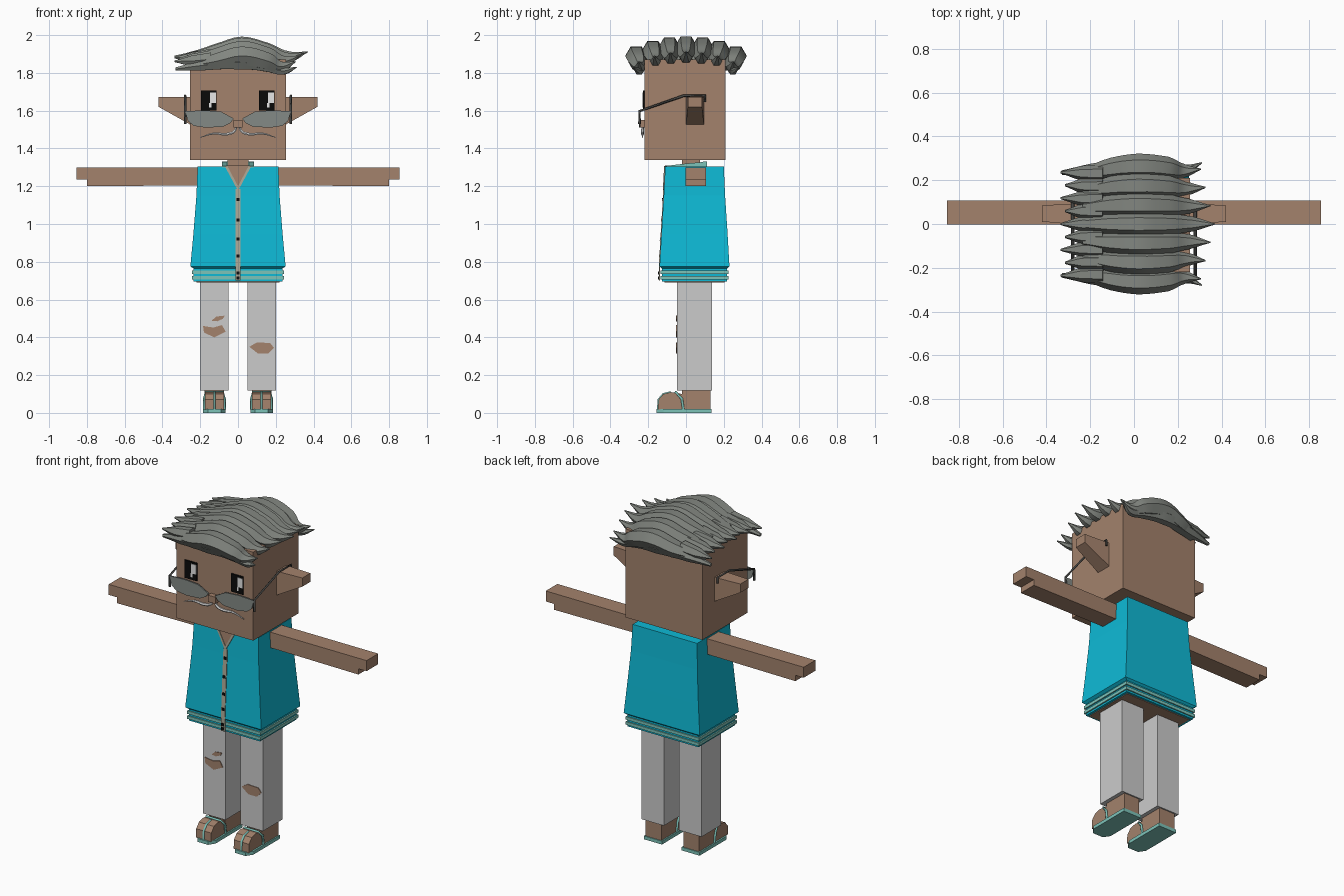
import bpy, bmesh, math
from mathutils import Vector

cube = bpy.data.objects.get("Cube")
if cube:
    bpy.data.objects.remove(cube, do_unlink=True)


def material(name, *rgb):
    lin = [((c / 255 + 0.055) / 1.055) ** 2.4 if c > 10 else c / 3294 for c in rgb] + [1]
    m = bpy.data.materials.new(name)
    m.use_nodes = True
    m.diffuse_color = lin
    m.node_tree.nodes["Principled BSDF"].inputs["Base Color"].default_value = lin
    return m


skin = material("skin", 163, 130, 108)
cyan = material("cyan_cloth", 14, 186, 214)
aqua = material("pale_aqua", 125, 195, 185)
denim = material("light_grey_denim", 203, 203, 203)
grey = material("grey_hair", 130, 134, 128)
black = material("black", 10, 10, 10)
white = material("white", 232, 232, 232)
dark = material("dark_frame", 68, 68, 66)
glass = material("grey_glass", 132, 138, 134)
beige = material("beige_trim", 172, 168, 150)


def loft(name, rings, mat):
    """Skin a closed solid over matching rings of points."""
    bm = bmesh.new()
    loops = [[bm.verts.new(p) for p in ring] for ring in rings]
    n = len(loops[0])
    for a, b in zip(loops, loops[1:]):
        for i in range(n):
            j = (i + 1) % n
            bm.faces.new((a[i], a[j], b[j], b[i]))
    bm.faces.new(loops[0])
    bm.faces.new(loops[-1])
    bmesh.ops.recalc_face_normals(bm, faces=bm.faces)
    me = bpy.data.meshes.new(name)
    bm.to_mesh(me)
    bm.free()
    me.materials.append(mat)
    ob = bpy.data.objects.new(name, me)
    bpy.context.collection.objects.link(ob)
    return ob


def prism(name, pts, axis, a, b, mat):
    """Extrude a flat outline along an axis from a to b."""
    place = {"x": lambda u, v, t: (t, u, v),
             "y": lambda u, v, t: (u, t, v),
             "z": lambda u, v, t: (u, v, t)}[axis]
    return loft(name, [[place(u, v, t) for u, v in pts] for t in (a, b)], mat)


def rect(x0, x1, y0, y1):
    return [(x0, y0), (x1, y0), (x1, y1), (x0, y1)]


def box(name, x0, x1, y0, y1, z0, z1, mat):
    return prism(name, rect(x0, x1, y0, y1), "z", z0, z1, mat)


def flip(pts, s):
    return [(s * u, v) for u, v in pts]


def tube(name, pts, radii, mat, smooth=True, sides=1):
    """Tapered tube along a path."""
    cu = bpy.data.curves.new(name, "CURVE")
    cu.dimensions = "3D"
    cu.twist_mode = "Z_UP"
    cu.bevel_depth = 1
    cu.bevel_resolution = sides
    cu.resolution_u = 4
    cu.use_fill_caps = True
    sp = cu.splines.new("BEZIER" if smooth else "POLY")
    target = sp.bezier_points if smooth else sp.points
    target.add(len(pts) - 1)
    for bp, p, r in zip(target, pts, radii):
        bp.co = p if smooth else (*p, 1)
        bp.radius = r
        if smooth:
            bp.handle_left_type = bp.handle_right_type = "AUTO"
    cu.materials.append(mat)
    ob = bpy.data.objects.new(name, cu)
    bpy.context.collection.objects.link(ob)
    bpy.ops.object.select_all(action="DESELECT")
    ob.select_set(True)
    bpy.context.view_layer.objects.active = ob
    bpy.ops.object.convert(target="MESH")
    if smooth:
        bpy.ops.object.shade_smooth_by_angle(angle=math.radians(35))
    return bpy.context.object


# Head, neck and face
box("head", -0.255, 0.255, -0.22, 0.21, 1.34, 1.87, skin)
box("neck", -0.055, 0.055, -0.02, 0.075, 1.29, 1.345, skin)
box("nose", -0.025, 0.025, -0.25, -0.215, 1.51, 1.55, skin)
for side, x in (("right", -0.195), ("left", 0.112)):
    box(side + "_eye", x, x + 0.08, -0.228, -0.219, 1.6, 1.707, black)
    box(side + "_eye_shine", x + 0.046, x + 0.078, -0.231, -0.226, 1.64, 1.697, white)
    box(side + "_eye_glint", x + 0.042, x + 0.054, -0.231, -0.226, 1.617, 1.64, white)

# Shirt body with a flared hem
sections = [(0.23, -0.125, 0.215, 0.762), (0.252, -0.14, 0.23, 0.775),
            (0.236, -0.13, 0.22, 0.95), (0.22, -0.118, 0.207, 1.15), (0.214, -0.11, 0.2, 1.305)]
loft("shirt", [[(x, y, z) for x, y in rect(-w, w, f, b)] for w, f, b, z in sections], cyan)
box("waistband", -0.235, 0.235, -0.127, 0.218, 0.695, 0.77, cyan)
box("hips", -0.22, 0.22, -0.115, 0.205, 0.691, 0.72, skin)
for z in (0.706, 0.736):
    box("waist_stripe", -0.243, 0.243, -0.134, 0.225, z, z + 0.018, aqua)


def front(z):
    for (_, f0, _, z0), (_, f1, _, z1) in zip(sections[1:], sections[2:]):
        if z <= z1 + 0.01:
            return f0 + (f1 - f0) * (z - z0) / (z1 - z0)


def shirt_plate(name, pts, mat, lift):
    rings = [[(x, front(max(z, 0.775)) - d, z) for x, z in pts] for d in (lift, lift - 0.006)]
    return loft(name, rings, mat)


# Placket, buttons and open neckline
for a, b in ((0.7, 0.775), (0.775, 0.95), (0.95, 1.15), (1.15, 1.185)):
    shirt_plate("placket", rect(-0.013, 0.013, a, b), beige, 0.004)
for z in (0.715, 0.74, 0.83, 0.92, 1.02, 1.13):
    shirt_plate("button", rect(-0.009, 0.009, z - 0.008, z + 0.008), black, 0.007)
shirt_plate("open_neck", [(-0.062, 1.306), (0, 1.18), (0.062, 1.306)], skin, 0.003)
box("neck_base", -0.062, 0.062, -0.112, 0.1, 1.3, 1.309, skin)
box("collar_back", -0.085, 0.085, 0.09, 0.11, 1.3, 1.33, aqua)

# Paired parts
for side, s in (("right", -1), ("left", 1)):
    shirt_plate(side + "_neck_trim", flip([(0, 1.175), (0.07, 1.306), (0.056, 1.306), (0, 1.2)], s), beige, 0.006)
    prism(side + "_collar", [(-0.112, 1.3), (-0.112, 1.307), (0, 1.32), (0.11, 1.33), (0.11, 1.3)],
          "x", s * 0.06, s * 0.085, aqua)
    loft(side + "_ear", [[(s * x, y, z) for y, z in rect(y0, y1, z0, 1.672)]
                         for x, y0, y1, z0 in ((0.25, 0, 0.095, 1.525), (0.42, 0.01, 0.085, 1.62))], skin)
    prism(side + "_arm", flip([(0.2, 1.205), (0.8, 1.2), (0.8, 1.235), (0.855, 1.235),
                               (0.855, 1.298), (0.2, 1.298)], s), "y", -0.003, 0.107, skin)
    box(side + "_trouser_leg", s * 0.05, s * 0.2, -0.048, 0.138, 0.118, 0.7, denim)

    # Glasses
    prism(side + "_lens", flip([(0.28, 1.597), (0.265, 1.545), (0.235, 1.52), (0.17, 1.51), (0.08, 1.515),
                                (0.04, 1.535), (0.022, 1.558), (0.09, 1.595), (0.18, 1.602)], s),
          "y", -0.25, -0.242, glass)
    tube(side + "_temple", [(s * 0.28, y, z) for y, z in
                            ((-0.246, 1.53), (-0.246, 1.598), (-0.01, 1.68), (0.1, 1.68), (0.1, 1.645))],
         [0.007] * 5, dark, False, 0)
    tube(side + "_moustache", [(s * x, -0.23, z) for x, z in
                               ((0.008, 1.515), (0.02, 1.49), (0.06, 1.476), (0.13, 1.479), (0.2, 1.458))],
         [0.006, 0.008, 0.008, 0.006, 0.002], white)

    # Sandalled foot
    c = s * 0.125
    prism(side + "_sole", [(c + x, y) for x, y in
                           ((-0.06, 0.135), (0.06, 0.135), (0.06, -0.12), (0.035, -0.157),
                            (-0.035, -0.157), (-0.06, -0.12))], "z", 0, 0.02, aqua)
    box(side + "_ankle", c - 0.052, c + 0.052, -0.02, 0.13, 0.018, 0.12, skin)
    toe = [(-0.148, 0.018), (-0.146, 0.07), (-0.12, 0.1), (-0.08, 0.11), (-0.02, 0.1), (-0.02, 0.018)]
    prism(side + "_toes", toe, "x", c - 0.05, c + 0.05, skin)
    tube(side + "_strap", [(c + x, y, z) for x, y, z in
                           ((-0.054, -0.014, 0.018), (-0.054, -0.022, 0.075), (-0.045, -0.055, 0.11),
                            (0.045, -0.055, 0.11), (0.054, -0.022, 0.075), (0.054, -0.014, 0.018))],
         [0.007] * 6, aqua, False)
    tube(side + "_toe_strap", [(c, y, z) for y, z in toe[:4]], [0.006] * 4, aqua, False)

# Torn patches on the trousers
tears = {
    "right_knee_tear": [(-0.185, 0.46), (-0.13, 0.452), (-0.085, 0.465), (-0.065, 0.43), (-0.125, 0.4), (-0.18, 0.425)],
    "right_thigh_tear": [(-0.14, 0.488), (-0.115, 0.51), (-0.07, 0.515), (-0.08, 0.498), (-0.11, 0.485)],
    "left_knee_tear": [(0.06, 0.35), (0.1, 0.373), (0.17, 0.37), (0.19, 0.345), (0.16, 0.315), (0.105, 0.315)],
}
for name, pts in tears.items():
    prism(name, pts, "y", -0.052, -0.045, skin)

# Swept hair: long locks with upturned tips, short locks at the parting side
crest = [(-0.23, 1.89), (-0.1, 1.915), (0.02, 1.942), (0.15, 1.915), (0.27, 1.885), (0.37, 1.912)]
for i in range(7):
    y = (i - 3) * 0.088
    k = 1 - 0.18 * abs(y) / 0.27
    bulge = (0.85, 0.96, 1, 0.97, 0.92, 0.95)
    tube("long_lock", [(x * k if x > 0.2 else x, y * b, z - 0.75 * y * y) for (x, z), b in zip(crest, bulge)],
         [0.03, 0.05, 0.058, 0.052, 0.034, 0.003], grey)
for i in range(9):
    y = (i - 4) * 0.058
    tip = -0.335 + 0.02 * (i % 2)
    tube("short_lock", [(-0.14, y, 1.9 - 0.5 * y * y), (-0.24, y, 1.885 - 0.4 * y * y),
                        (tip, y * 1.02, 1.888 - 0.5 * y * y)], [0.04, 0.034, 0.005], grey)
for name, s in (("front_fringe", -1), ("back_fringe", 1)):
    tube(name, [(-0.33, s * 0.235, 1.82), (-0.2, s * 0.245, 1.838), (0, s * 0.262, 1.855),
                (0.15, s * 0.25, 1.838), (0.24, s * 0.25, 1.81), (0.31, s * 0.28, 1.83)],
         [0.01, 0.03, 0.042, 0.036, 0.022, 0.003], grey)
